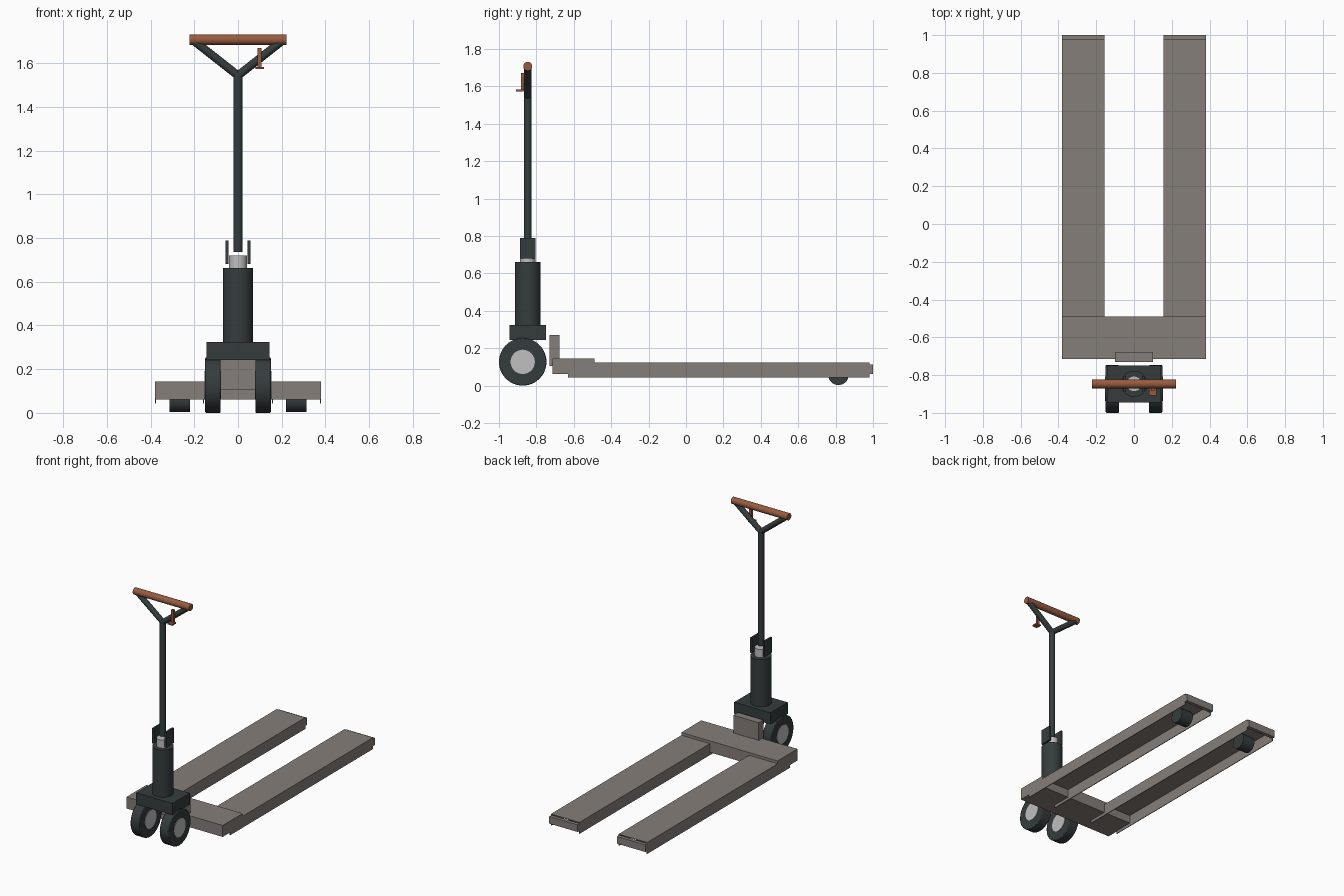
import bpy, math
from mathutils import Vector

if "Cube" in bpy.data.objects:
    bpy.data.objects.remove(bpy.data.objects["Cube"])


def make_mat(name, rgb):
    m = bpy.data.materials.new(name)
    m.diffuse_color = (*rgb, 1)
    m.use_nodes = True
    m.node_tree.nodes["Principled BSDF"].inputs["Base Color"].default_value = m.diffuse_color
    return m


STEEL = make_mat("warm_grey_steel", (0.235, 0.21, 0.19))
DARK = make_mat("dark_slate", (0.036, 0.046, 0.046))
LIGHT = make_mat("light_grey_metal", (0.52, 0.52, 0.52))
RUST = make_mat("rust_orange", (0.31, 0.105, 0.05))


def box(name, x, y, z, mat):
    """Box from (min, max) ranges on each axis."""
    bpy.ops.mesh.primitive_cube_add(size=1, location=[sum(r) / 2 for r in (x, y, z)])
    o = bpy.context.object
    o.scale = [r[1] - r[0] for r in (x, y, z)]
    bpy.ops.object.transform_apply(location=False, rotation=False)
    o.name = name
    o.data.materials.append(mat)
    return o


def rod(name, a, b, r, mat, sides=32, bevel=0):
    """Cylinder running from point a to point b."""
    a, b = Vector(a), Vector(b)
    bpy.ops.mesh.primitive_cylinder_add(vertices=sides, radius=r, depth=(b - a).length,
                                        location=(a + b) / 2)
    o = bpy.context.object
    o.rotation_euler = (b - a).to_track_quat('Z', 'Y').to_euler()
    o.name = name
    o.data.materials.append(mat)
    if bevel:
        m = o.modifiers.new("edge", 'BEVEL')
        m.width, m.segments, m.limit_method = bevel, 2, 'ANGLE'
    bpy.ops.object.shade_smooth_by_angle(angle=math.radians(35))
    return o


def fork(name, x0, x1):
    """Channel open at the bottom, extruded along y from a U profile."""
    t, z0, z1 = 0.005, 0.042, 0.124
    prof = [(x0, z0), (x0, z1), (x1, z1), (x1, z0),
            (x1 - t, z0), (x1 - t, z1 - t), (x0 + t, z1 - t), (x0 + t, z0)]
    n = len(prof)
    verts = [(x, y, z) for y in (-0.63, 0.98) for x, z in prof]
    faces = [(i, i + n, (i + 1) % n + n, (i + 1) % n) for i in range(n)]
    for quad in ((0, 1, 6, 7), (1, 2, 5, 6), (2, 3, 4, 5)):
        faces.append(quad)
        faces.append(tuple(i + n for i in reversed(quad)))
    me = bpy.data.meshes.new(name)
    me.from_pydata(verts, [], faces)
    o = bpy.data.objects.new(name, me)
    bpy.context.collection.objects.link(o)
    me.materials.append(STEEL)


PY = -0.846   # column axis
WY, WZ = -0.873, 0.127   # steering wheel axle

# Forks, fork tips, wheels: one set per side
for side, s in (("left", -1), ("right", 1)):
    x0, x1 = sorted((s * 0.155, s * 0.38))
    fork(side + "_fork", x0, x1)
    box(side + "_fork_tip", (x0, x1), (0.975, 1.0), (0.063, 0.114), STEEL)
    rod(side + "_load_roller", (s * 0.22, 0.815, 0.058), (s * 0.313, 0.815, 0.058), 0.055, DARK)
    rod(side + "_steer_wheel", (s * 0.08, WY, WZ), (s * 0.15, WY, WZ), 0.127, DARK, 48, 0.005)
    rod(side + "_wheel_hub", (s * 0.077, WY, WZ), (s * 0.153, WY, WZ), 0.065, LIGHT)
    # Handle bracket ear and diagonal handle arm
    box(side + "_bracket_ear", sorted((s * 0.043, s * 0.057)), (PY - 0.042, PY + 0.042),
        (0.68, 0.788), DARK)
    rod(side + "_handle_arm", (0, PY, 1.543), (s * 0.197, PY, 1.698), 0.019, DARK)

# Frame
box("cross_beam", (-0.38, 0.38), (-0.715, -0.49), (0.062, 0.144), STEEL)
box("mount_plate", (-0.1, 0.1), (-0.73, -0.677), (0.105, 0.27), STEEL)

# Pump column
box("pump_base", (-0.143, 0.143), (-0.944, -0.748), (0.243, 0.325), DARK)
rod("pump_cylinder", (0, PY, 0.32), (0, PY, 0.662), 0.069, DARK, 48)
rod("piston", (0, PY, 0.65), (0, PY, 0.72), 0.041, LIGHT)

# Handle
rod("handle_shaft", (0, PY, 0.735), (0, PY, 1.545), 0.021, DARK)
rod("grip", (-0.222, PY, 1.707), (0.222, PY, 1.707), 0.024, RUST)

# Release lever
box("lever_stem", (0.09, 0.108), (-0.883, -0.867), (1.578, 1.67), RUST)
box("lever_foot", (0.079, 0.118), (-0.908, -0.868), (1.572, 1.582), RUST)
